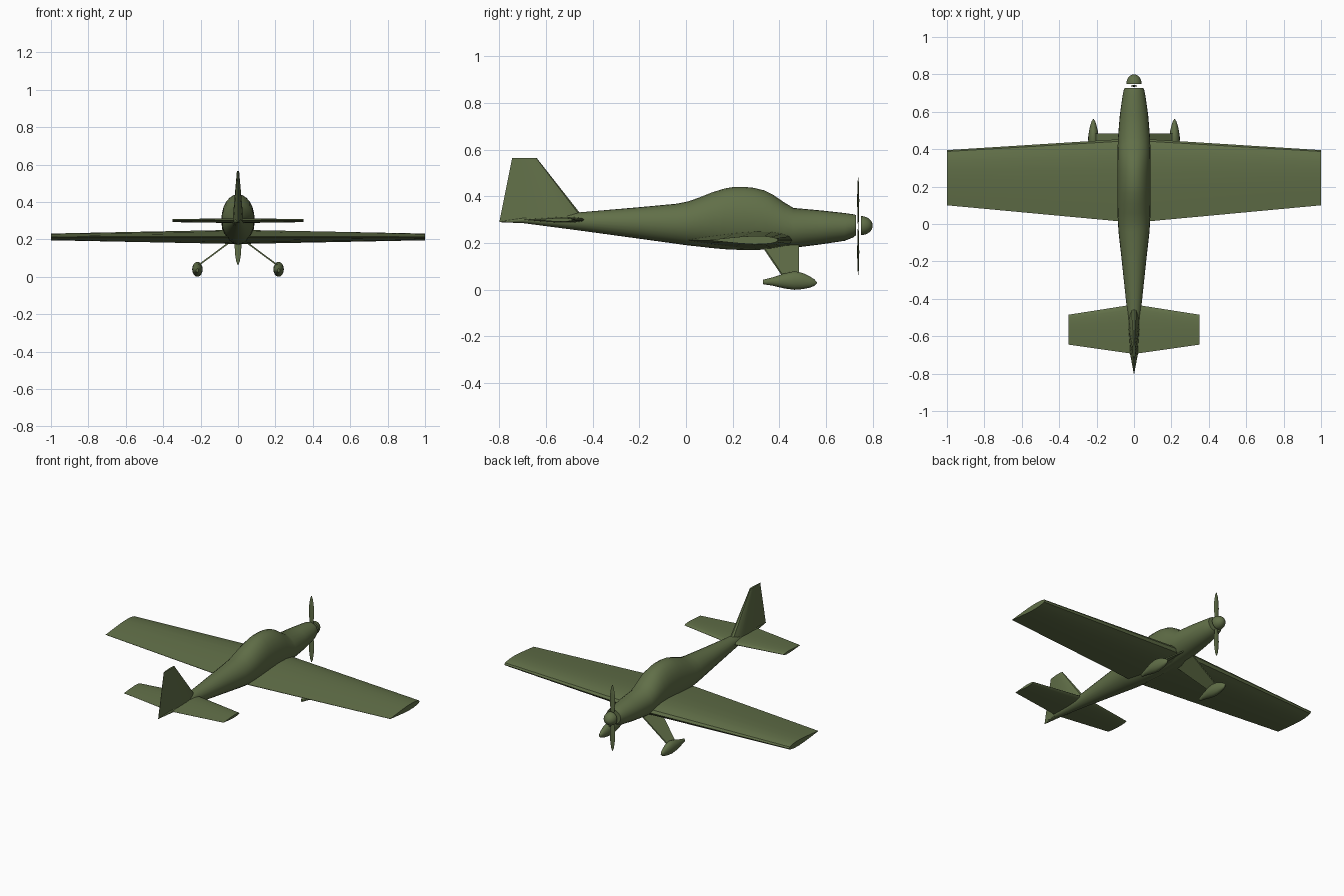
import bpy, bmesh
from math import sin, cos, pi, radians

if "Cube" in bpy.data.objects:
    bpy.data.objects.remove(bpy.data.objects["Cube"])

paint = bpy.data.materials.new("olive_paint")
paint.diffuse_color = (0.12, 0.16, 0.065, 1)
paint.use_nodes = True
paint.node_tree.nodes["Principled BSDF"].inputs["Base Color"].default_value = paint.diffuse_color


def loft(name, rings, angle=35):
    """Skin a series of equal-length point rings and cap both ends."""
    bm = bmesh.new()
    loops = [[bm.verts.new(p) for p in ring] for ring in rings]
    n = len(loops[0])
    for a, b in zip(loops, loops[1:]):
        for i in range(n):
            j = (i + 1) % n
            bm.faces.new((a[i], a[j], b[j], b[i]))
    bm.faces.new(loops[0])
    bm.faces.new(loops[-1])
    bmesh.ops.recalc_face_normals(bm, faces=bm.faces)
    mesh = bpy.data.meshes.new(name)
    bm.to_mesh(mesh)
    bm.free()
    mesh.materials.append(paint)
    obj = bpy.data.objects.new(name, mesh)
    bpy.context.collection.objects.link(obj)
    bpy.ops.object.select_all(action='DESELECT')
    obj.select_set(True)
    bpy.context.view_layer.objects.active = obj
    bpy.ops.object.shade_smooth_by_angle(angle=radians(angle))
    return obj


def oval(x, y, half_w, bottom, top, n=24):
    """Elliptical ring facing along y."""
    mid, h = (bottom + top) / 2, (top - bottom) / 2
    return [(x + half_w * cos(2 * pi * i / n), y, mid + h * sin(2 * pi * i / n))
            for i in range(n)]


def foil(front, back, half_t):
    """Symmetric airfoil as (chord position, thickness) pairs."""
    half = [(0.025, .45), (.1, .75), (.2, .95), (.35, 1), (.55, .8), (.8, .4), (1, .04)]
    pts = [(0, 0)] + half + [(c, -t) for c, t in reversed(half)]
    return [(front + (back - front) * c, half_t * t) for c, t in pts]


def flat_surface(name, stations, z):
    """Horizontal wing from (x, front, back, half thickness) stations."""
    loft(name, [[(x, y, z + t) for y, t in foil(f, b, h)] for x, f, b, h in stations])


# Fuselage with blended canopy hump: y, half width, bottom, top
body = [(.728, .050, .233, .321), (.715, .055, .224, .324), (.68, .062, .210, .329),
        (.58, .076, .195, .340), (.46, .086, .180, .351), (.42, .087, .177, .375),
        (.375, .088, .174, .406), (.336, .089, .172, .426), (.29, .089, .171, .437),
        (.25, .089, .171, .441), (.20, .089, .172, .440), (.165, .089, .174, .434),
        (.11, .089, .179, .417), (.058, .088, .185, .396), (.01, .086, .190, .379),
        (-.04, .083, .197, .369), (-.20, .065, .219, .354), (-.456, .038, .254, .332),
        (-.70, .020, .286, .311), (-.79, .003, .289, .295)]
loft("fuselage", [oval(0, y, w, b, t) for y, w, b, t in body])

# Main wing and tailplane
flat_surface("wing", [(-1, .395, .10, .018), (0, .458, .007, .038), (1, .395, .10, .018)], .213)
flat_surface("tailplane", [(-.35, -.485, -.645, .008), (0, -.43, -.695, .013),
                           (.35, -.485, -.645, .008)], .30)

# Tail fin
fin = [(.29, -.424, -.80, .030), (.565, -.64, -.745, .006)]
loft("tail_fin", [[(t, y, z) for y, t in foil(f, b, h)] for z, f, b, h in fin])

# Spinner dome
dome = [(0.749 + .051 * sin(a), .041 * cos(a)) for a in
        [i * pi / 2 / 8 for i in range(8)] + [pi / 2 - .04]]
loft("spinner", [oval(0, y, r, .275 - r, .275 + r) for y, r in dome])

# Two propeller blades, slim lens outlines
blade = [(.0, .006), (.03, .011), (.07, .016), (.11, .018), (.15, .016), (.19, .010), (.209, .002)]
for side, label in ((1, "upper"), (-1, "lower")):
    loft(label + "_propeller_blade",
         [[(w * cos(k * pi / 6), .738 + w * .25 * sin(k * pi / 6), .273 + side * d)
           for k in range(12)] for d, w in blade])

# Landing gear: slanted legs and streamlined wheel fairings
fairing = [(.561, .002, .028, .033), (.55, .009, .017, .045), (.53, .016, .009, .058),
           (.50, .023, .003, .072), (.465, .028, .000, .080), (.42, .027, .006, .070),
           (.37, .018, .018, .053), (.33, .007, .024, .043)]
for side, label in ((-1, "left"), (1, "right")):
    loft(label + "_wheel_fairing",
         [oval(side * .217, y, w, b, t, 16) for y, w, b, t in fairing])
    leg = []
    for x, z, rear in ((.035, .192, .325), (.21, .062, .413)):
        leg.append([(side * x, rear, z - .005), (side * x, .485, z - .005),
                    (side * x, .485, z + .005), (side * x, rear, z + .005)])
    loft(label + "_gear_leg", leg)
